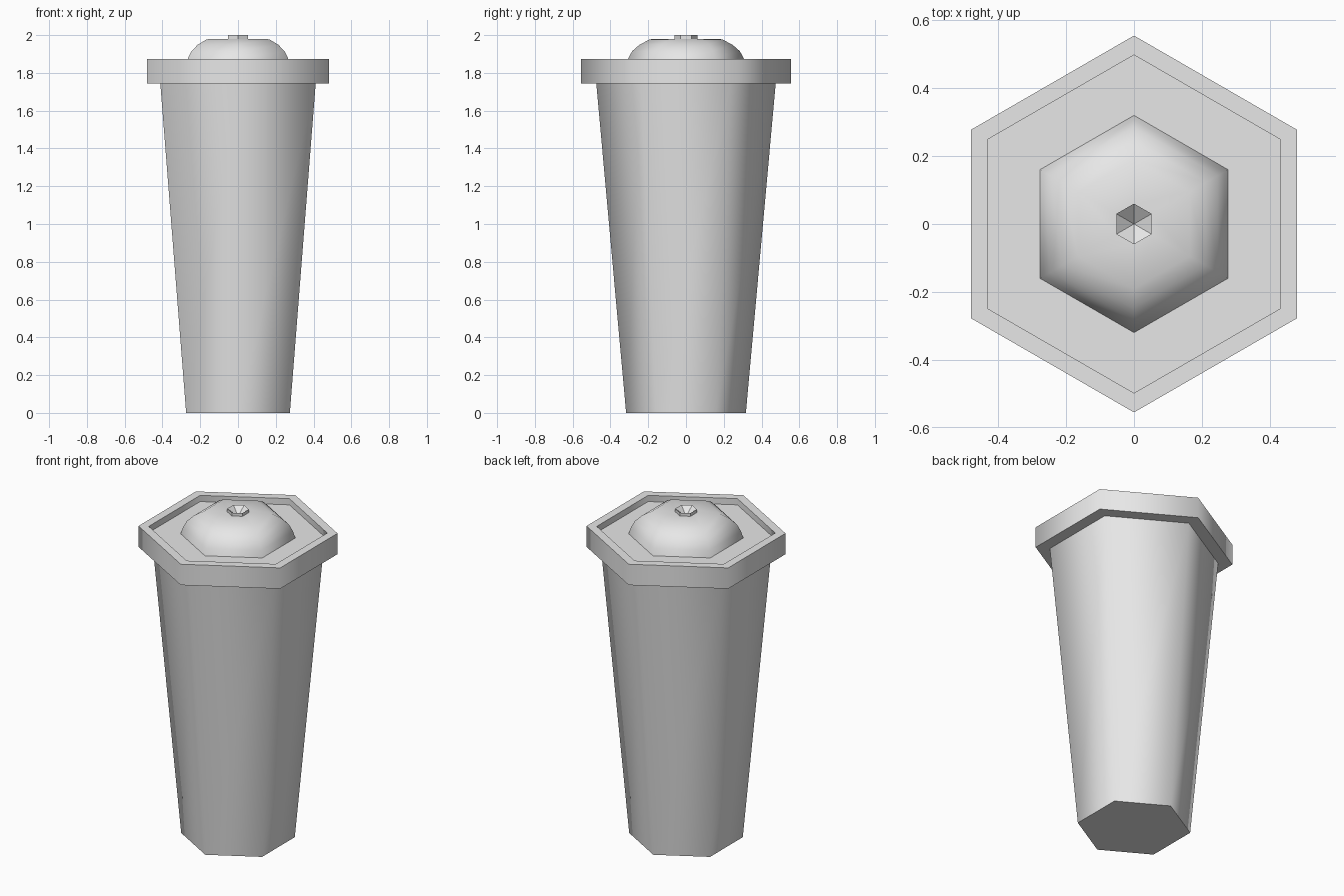
import bpy
import math

SIDES = 6

cube = bpy.data.objects.get("Cube")
if cube:
    bpy.data.objects.remove(cube, do_unlink=True)

grey = bpy.data.materials.new("light grey")
grey.use_nodes = True
colour = (0.8, 0.8, 0.8, 1)
grey.diffuse_color = colour
grey.node_tree.nodes["Principled BSDF"].inputs["Base Color"].default_value = colour


def revolve(name, profile, smooth=True):
    """Hexagonal solid from (corner radius, height) points; corners on the y axis."""
    verts, rings, faces = [], [], []
    for radius, z in profile:
        count = SIDES if radius > 0 else 1
        start = len(verts)
        for i in range(count):
            a = math.pi / 2 + math.tau * i / SIDES
            verts.append((radius * math.cos(a), radius * math.sin(a), z))
        rings.append([start + i % count for i in range(SIDES)])
    for low, high in zip(rings, rings[1:]):
        for i in range(SIDES):
            j = (i + 1) % SIDES
            face = [low[i], low[j], high[j], high[i]]
            faces.append(list(dict.fromkeys(face)))
    mesh = bpy.data.meshes.new(name)
    mesh.from_pydata(verts, [], faces)
    mesh.materials.append(grey)
    obj = bpy.data.objects.new(name, mesh)
    bpy.context.collection.objects.link(obj)
    if smooth:
        bpy.ops.object.select_all(action="DESELECT")
        obj.select_set(True)
        bpy.context.view_layer.objects.active = obj
        bpy.ops.object.shade_smooth_by_angle(angle=math.radians(65))
    return obj


# Tapered cup with a closed base
revolve("cup_body", [(0, 0), (0.317, 0), (0.475, 1.745)])

# Wide lid with a raised rim around a recessed floor
revolve("lid_rim", [(0, 1.745), (0.555, 1.745), (0.555, 1.873),
                    (0.498, 1.873), (0.498, 1.835), (0.3, 1.835)])

# Rounded dome rising from the lid floor
revolve("lid_dome", [(0.32, 1.835), (0.307, 1.875), (0.285, 1.915),
                     (0.245, 1.95), (0.19, 1.978), (0.06, 1.98)])

# Straw collar with a funnel-shaped hollow
revolve("straw_collar", [(0.06, 1.98), (0.06, 2.0), (0, 1.955)], smooth=False)
